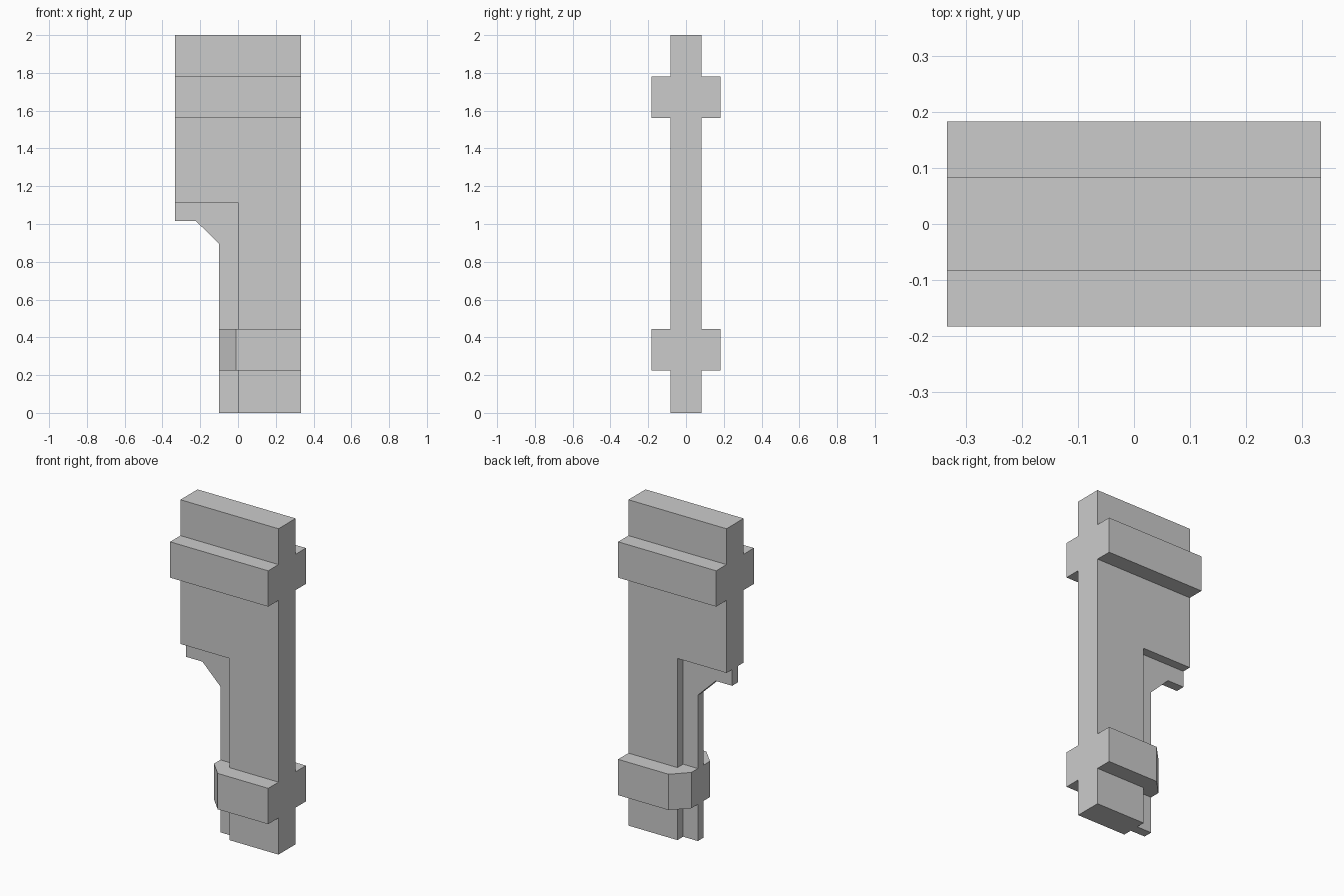
import bpy, bmesh
from mathutils import Vector

if "Cube" in bpy.data.objects:
    bpy.data.objects.remove(bpy.data.objects["Cube"])

W = 0.333    # half width
T = 0.083    # half thickness of the main panel
S = 0.028    # half thickness of the thin strip
B = 0.183    # half depth of the bands


def prism(name, points, offset, to_3d, mirror_y=False):
    """Extrude a flat profile along an offset, optionally mirrored front to back."""
    bm = bmesh.new()
    face = bm.faces.new([bm.verts.new(to_3d(a, b)) for a, b in points])
    ext = bmesh.ops.extrude_face_region(bm, geom=[face], use_keep_orig=True)
    verts = [v for v in ext["geom"] if isinstance(v, bmesh.types.BMVert)]
    bmesh.ops.translate(bm, verts=verts, vec=Vector(offset))
    bmesh.ops.recalc_face_normals(bm, faces=bm.faces)
    mesh = bpy.data.meshes.new(name)
    bm.to_mesh(mesh)
    bm.free()
    ob = bpy.data.objects.new(name, mesh)
    bpy.context.collection.objects.link(ob)
    if mirror_y:
        mod = ob.modifiers.new("mirror", "MIRROR")
        mod.use_axis = (False, True, False)
        mod.use_clip = False
        mod.use_mirror_merge = False
    return ob


def upright(name, points, half):
    return prism(name, points, (0, 2 * half, 0), lambda x, z: (x, -half, z))


def band(name, plan, z0, z1):
    return prism(name, plan, (0, 0, z1 - z0), lambda x, y: (x, y, z0), True)


# Thick L-shaped panel
upright("wall_panel", [(0, 0), (W, 0), (W, 2), (-W, 2), (-W, 1.115), (0, 1.115)], T)

# Thin inset frame around the opening, with a chamfered corner
upright("opening_trim", [(0, 0), (0, 1.115), (-W, 1.115), (-W, 1.015),
                         (-0.222, 1.015), (-0.10, 0.895), (-0.10, 0)], S)

# Straight upper bands, front and back
band("upper_band", [(-W, T), (W, T), (W, B), (-W, B)], 1.56, 1.78)

# Lower bands wrapping the trim with a chamfered end
band("lower_band", [(W, T), (W, B), (-0.01, B), (-0.10, 0.09),
                    (-0.10, S), (0, S), (0, T)], 0.225, 0.445)
